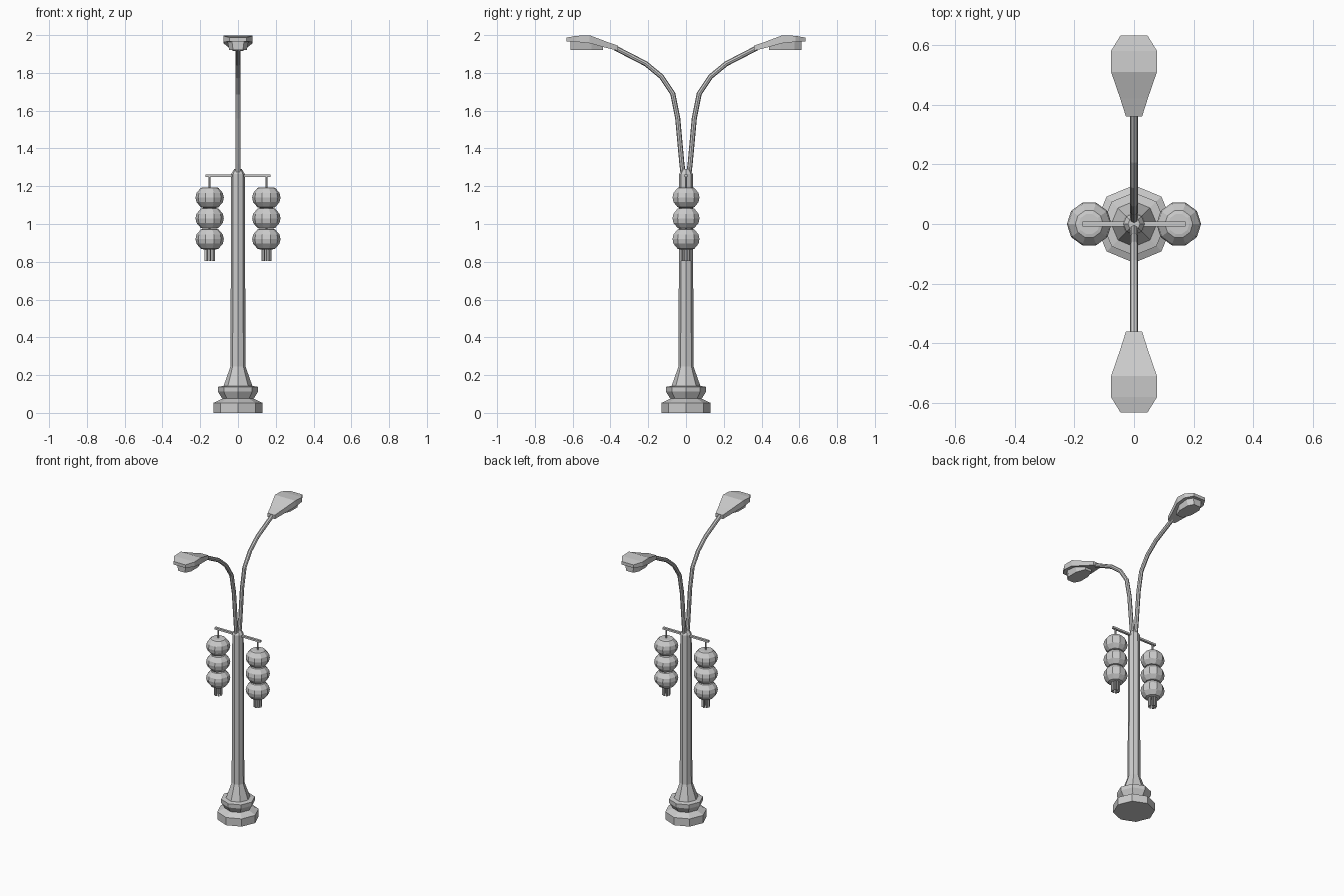
import bpy, bmesh, math
from mathutils import Vector

if "Cube" in bpy.data.objects:
    bpy.data.objects.remove(bpy.data.objects["Cube"])


def finish(bm, name):
    bmesh.ops.recalc_face_normals(bm, faces=bm.faces)
    me = bpy.data.meshes.new(name)
    bm.to_mesh(me)
    bm.free()
    ob = bpy.data.objects.new(name, me)
    bpy.context.collection.objects.link(ob)
    return ob


def skin(name, rings):
    """Join equal-sized rings of points and cap both ends."""
    bm = bmesh.new()
    vs = [[bm.verts.new(p) for p in r] for r in rings]
    n = len(vs[0])
    for a, b in zip(vs, vs[1:]):
        for i in range(n):
            j = (i + 1) % n
            bm.faces.new((a[i], a[j], b[j], b[i]))
    bm.faces.new(vs[0])
    bm.faces.new(vs[-1])
    return finish(bm, name)


def lathe(name, profile, sides, x=0, y=0, z=0):
    ang = [2 * math.pi * i / sides for i in range(sides)]
    return skin(name, [[(x + r * math.cos(a), y + r * math.sin(a), z + h) for a in ang]
                       for r, h in profile])


def tube(name, path, radius, sides=8):
    """Tube along a path lying in the YZ plane."""
    pts = [Vector(p) for p in path]
    rings = []
    for i, p in enumerate(pts):
        t = (pts[min(i + 1, len(pts) - 1)] - pts[max(i - 1, 0)]).normalized()
        u = Vector((1, 0, 0))
        v = t.cross(u)
        rings.append([p + radius * (math.cos(a) * u + math.sin(a) * v)
                      for a in (2 * math.pi * k / sides for k in range(sides))])
    return skin(name, rings)


# Base and pole
lathe("pole", [(0.13, 0), (0.13, 0.053), (0.083, 0.075), (0.106, 0.112), (0.106, 0.138),
               (0.076, 0.143), (0.04, 0.245), (0.036, 1.265), (0.02, 1.29)], 8)

# Lantern crossbar
bm = bmesh.new()
bmesh.ops.create_cube(bm, size=1)
for v in bm.verts:
    v.co = (v.co.x * 0.345, v.co.y * 0.016, 1.256 + v.co.z * 0.013)
finish(bm, "crossbar")

for side, s in (("left", -1), ("right", 1)):
    x = 0.15 * s
    # Hanging lanterns with rod and tassels
    lathe(f"{side}_hanger", [(0.005, 0.94), (0.005, 1.255)], 6, x)
    for k, z in enumerate((1.14, 1.03, 0.92)):
        lathe(f"{side}_lantern_{k}", [(0.035, -0.054), (0.047, -0.051), (0.07, -0.024), (0.075, 0),
                                      (0.07, 0.024), (0.047, 0.051), (0.035, 0.054)], 10, x, 0, z)
    for k in range(8):
        a = math.pi * k / 4
        lathe(f"{side}_tassel_{k}", [(0.007, 0.805), (0.007, 0.875)], 5,
              x + 0.021 * math.cos(a), 0.021 * math.sin(a))

for side, s in (("front", -1), ("back", 1)):
    # Curved arm
    path = [(0.012, 1.24), (0.022, 1.32), (0.044, 1.56), (0.07, 1.69),
            (0.13, 1.78), (0.212, 1.848), (0.375, 1.932)]
    tube(f"{side}_arm", [(0, s * y, z) for y, z in path], 0.0135)

    # Lamp housing: y, half width, bottom z, top z
    stations = [(0.36, 0.027, 1.917, 1.944), (0.42, 0.046, 1.932, 1.965),
                (0.51, 0.077, 1.957, 1.999), (0.58, 0.077, 1.964, 1.996),
                (0.632, 0.045, 1.966, 1.987)]
    skin(f"{side}_lamp_head", [[(-w, s * y, b), (w, s * y, b), (w, s * y, t), (-w, s * y, t)]
                               for y, w, b, t in stations])

    # Lamp glass below the housing
    half = [(0.44, 0.03), (0.50, 0.057), (0.575, 0.057), (0.612, 0.032)]
    outline = [(w, y) for y, w in half] + [(-w, y) for y, w in reversed(half)]
    skin(f"{side}_lamp_glass", [[(w * f, s * y, z) for w, y in outline]
                                for z, f in ((1.921, 0.82), (1.97, 1.0))])
